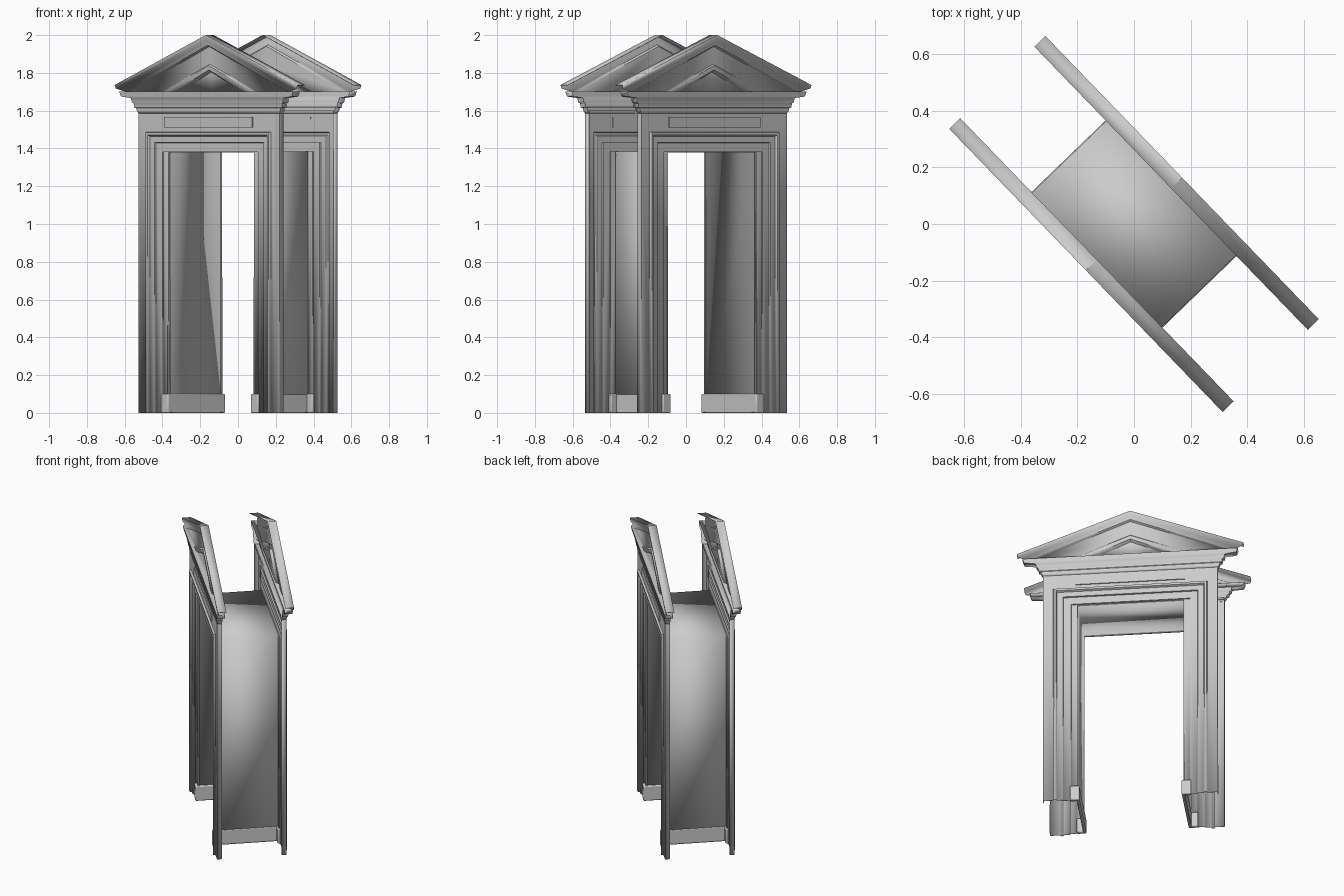
import bpy, bmesh, math

cube = bpy.data.objects.get("Cube")
if cube:
    bpy.data.objects.remove(cube, do_unlink=True)

stone = bpy.data.materials.new("grey_stone")
stone.use_nodes = True
stone.diffuse_color = (0.6, 0.6, 0.6, 1)
stone.node_tree.nodes["Principled BSDF"].inputs["Base Color"].default_value = (0.6, 0.6, 0.6, 1)

TURN = math.radians(-46)   # the gateway stands diagonally
BACK = 0.184               # inner edge of each facade


def finish(name, bm, angle):
    bmesh.ops.remove_doubles(bm, verts=bm.verts, dist=0.0001)
    bmesh.ops.recalc_face_normals(bm, faces=bm.faces)
    mesh = bpy.data.meshes.new(name)
    bm.to_mesh(mesh)
    bm.free()
    mesh.materials.append(stone)
    ob = bpy.data.objects.new(name, mesh)
    bpy.context.collection.objects.link(ob)
    ob.rotation_euler.z = angle
    bpy.ops.object.select_all(action='DESELECT')
    ob.select_set(True)
    bpy.context.view_layer.objects.active = ob
    bpy.ops.object.shade_smooth_by_angle(angle=math.radians(35))
    return ob


def shell(name, rows, angle):
    """Bridge successive polylines into a thin moulded shell."""
    bm = bmesh.new()
    lines = [[bm.verts.new(p) for p in row] for row in rows]
    for a, b in zip(lines, lines[1:]):
        for i in range(len(a) - 1):
            bm.faces.new((a[i], a[i + 1], b[i + 1], b[i]))
    ob = finish(name, bm, angle)
    mod = ob.modifiers.new("thickness", 'SOLIDIFY')
    mod.thickness, mod.offset = 0.003, 0


def box(name, lo, hi, angle, bevel=0):
    bm = bmesh.new()
    bmesh.ops.create_cube(bm, size=1)
    for v in bm.verts:
        v.co = [(l + h) / 2 + c * (h - l) for l, h, c in zip(lo, hi, v.co)]
    ob = finish(name, bm, angle)
    if bevel:
        mod = ob.modifiers.new("soft_edges", 'BEVEL')
        mod.width, mod.segments = bevel, 2


# Door surround steps: half width, top height, depth
casing = [(.325, 1.38, .186), (.325, 1.38, .196), (.365, 1.382, .196), (.365, 1.382, .203),
          (.413, 1.43, .203), (.415, 1.432, .212), (.45, 1.465, .212), (.456, 1.471, .224),
          (.468, 1.483, .226), (.474, 1.488, .213), (.535, 1.6, .213), (.535, 1.6, BACK)]

# Entablature steps: half width, height, depth
cornice = [(.535, 1.585, .213), (.545, 1.6, .216), (.55, 1.615, .217), (.562, 1.618, .22),
           (.565, 1.64, .221), (.575, 1.645, .224), (.58, 1.668, .226), (.65, 1.676, .232),
           (.66, 1.7, .235), (.66, 1.7, BACK)]

# Pediment steps: half width, foot height, apex height, depth
gable = [(.695, 1.735, 2, .182), (.695, 1.735, 2, .235), (.69, 1.718, 1.982, .233),
         (.665, 1.71, 1.965, .225), (.62, 1.7, 1.948, .222), (.6, 1.7, 1.94, .21),
         (.36, 1.7, 1.846, .206), (.34, 1.7, 1.838, .215), (.27, 1.7, 1.816, .213),
         (.24, 1.7, 1.805, .195), (0, 1.7, 1.7, .195)]

for side, angle in (("front", TURN), ("back", TURN + math.pi)):
    shell(side + "_door_surround",
          [[(-h, -d, 0), (-h, -d, t), (h, -d, t), (h, -d, 0)] for h, t, d in casing], angle)
    shell(side + "_cornice",
          [[(-h, -BACK, z), (-h, -d, z), (h, -d, z), (h, -BACK, z)] for h, z, d in cornice], angle)
    shell(side + "_pediment",
          [[(-h, -d, f), (0, -d, t), (h, -d, f)] for h, f, t, d in gable], angle)
    box(side + "_frieze_panel", (-.335, -.221, 1.51), (.335, -.21, 1.567), angle)
    # Plinth blocks at the foot of the inner jambs
    for s, label in ((-1, "right"), (1, "left")):
        xs = sorted((s * .314, s * .372))
        box(f"{side}_{label}_plinth", (xs[0], -.212, 0), (xs[1], -.186, .1), angle, .006)

# Passage between the two facades
tunnel = [(-.329, 0), (-.329, 1.384), (.329, 1.384), (.329, 0)]
shell("passage", [[(x, y, z) for x, z in tunnel] for y in (-.198, .198)], TURN)
for s, label in ((-1, "right"), (1, "left")):
    xs = sorted((s * .314, s * .333))
    box(label + "_skirting", (xs[0], -.2, 0), (xs[1], .2, .1), TURN, .006)
